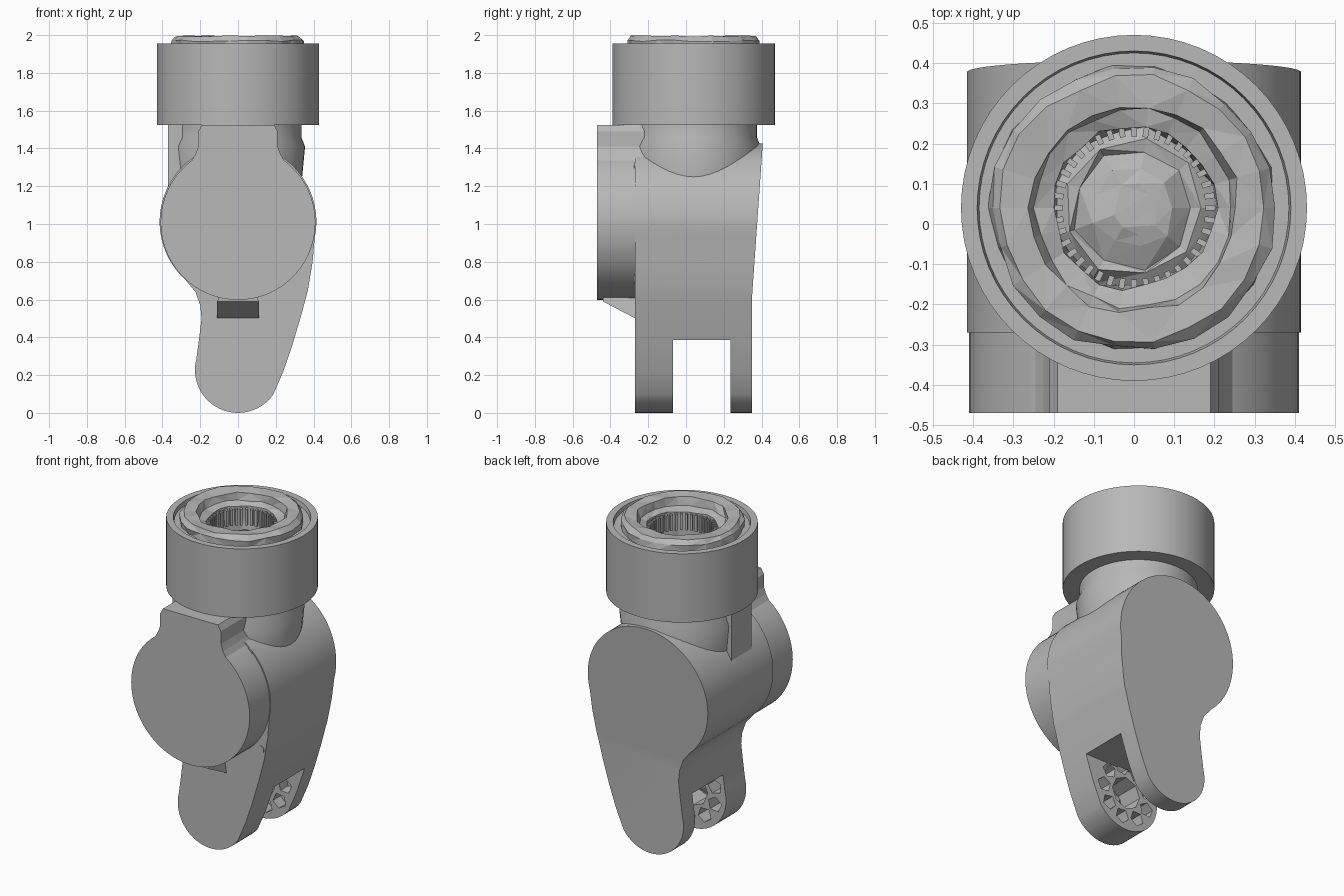
import bpy
import bmesh
import math
import random
from mathutils import Matrix, Vector

random.seed(4)
if "Cube" in bpy.data.objects:
    bpy.data.objects.remove(bpy.data.objects["Cube"])

grey = bpy.data.materials.new("plain grey")
grey.use_nodes = True
colour = (0.48, 0.48, 0.48, 1)
grey.diffuse_color = colour
grey.node_tree.nodes["Principled BSDF"].inputs["Base Color"].default_value = colour

AXIS_Y = 0.04          # centre line of the collar
HOLE_Z = 0.24          # centre of the fork holes


def finish(bm, name, smooth=True):
    bmesh.ops.recalc_face_normals(bm, faces=bm.faces)
    mesh = bpy.data.meshes.new(name)
    bm.to_mesh(mesh)
    bm.free()
    mesh.materials.append(grey)
    ob = bpy.data.objects.new(name, mesh)
    bpy.context.collection.objects.link(ob)
    if smooth:
        shade(ob)
    return ob


def shade(ob):
    bpy.ops.object.select_all(action="DESELECT")
    ob.select_set(True)
    bpy.context.view_layer.objects.active = ob
    bpy.ops.object.shade_smooth_by_angle(angle=math.radians(30))


def prism(name, outline, y0, y1, smooth=True, fold=None):
    """Extrude an x-z outline along y, with an optional crease at height fold."""
    bm = bmesh.new()
    face = bm.faces.new([bm.verts.new((x, y0, z)) for x, z in outline])
    new = bmesh.ops.extrude_face_region(bm, geom=[face])["geom"]
    verts = [v for v in new if isinstance(v, bmesh.types.BMVert)]
    bmesh.ops.translate(bm, verts=verts, vec=(0, y1 - y0, 0))
    if fold:
        bmesh.ops.bisect_plane(bm, geom=bm.verts[:] + bm.edges[:] + bm.faces[:],
                               plane_co=(0, 0, fold), plane_no=(0, 0, 1))
    return finish(bm, name, smooth)


def lathe(name, profile, sides, matrix, jitter=0, smooth=True, caps=True):
    """Spin an r-z profile, with caps on its two open ends if wanted."""
    bm = bmesh.new()
    rings = []
    for r, z in profile:
        ring = []
        for i in range(sides):
            a = math.tau * i / sides
            k = r + random.uniform(-jitter, jitter)
            h = z - random.uniform(0, jitter)
            ring.append(bm.verts.new(matrix @ Vector((k * math.cos(a), k * math.sin(a), h))))
        rings.append(ring)
    for low, high in zip(rings, rings[1:]):
        for i in range(sides):
            j = (i + 1) % sides
            bm.faces.new((low[i], low[j], high[j], high[i]))
    if caps:
        bm.faces.new(rings[0])
        bm.faces.new(rings[-1])
    if jitter:
        bmesh.ops.triangulate(bm, faces=bm.faces)
    return finish(bm, name, smooth)


def arc(cx, cz, r, start, end, n):
    angles = [math.radians(start + (end - start) * i / n) for i in range(n + 1)]
    return [(cx + r * math.cos(a), cz + r * math.sin(a)) for a in angles]


def cut(ob, cutter):
    cutter.hide_render = True
    mod = ob.modifiers.new("cut", "BOOLEAN")
    mod.operation = "DIFFERENCE"
    mod.solver = "EXACT"
    mod.object = cutter
    bpy.context.view_layer.objects.active = ob
    bpy.ops.object.modifier_apply(modifier=mod.name)
    bpy.data.objects.remove(cutter)


# Main body: round shoulder running down into a rounded fork, back leaning out
outline = arc(0, 1.012, 0.415, -12, 228, 48)
outline += [(-0.225, 0.64), (-0.2, 0.57), (-0.193, 0.5), (-0.205, 0.4)]
outline += arc(0, 0.228, 0.228, 165, 325, 24)
outline += [(0.24, 0.22), (0.285, 0.35), (0.33, 0.5), (0.37, 0.65), (0.395, 0.8)]
body = prism("body", outline, -0.27, 0.35, False, 0.62)
for v in body.data.vertices:
    if v.co.y > 0:
        v.co.y += max(0, v.co.z - 0.62) * 0.07

# Fork slot and the cell pockets on its inner faces
slot = [(-0.6, -0.1), (0.6, -0.1), (0.6, 0.385), (-0.6, 0.385)]
cut(body, prism("slot_cutter", slot, -0.07, 0.235, False))
for y0, y1 in ((-0.22, -0.05), (0.2, 0.32)):
    cut(body, prism("hub_cutter", arc(0, HOLE_Z, 0.1, 0, 315, 7), y0, y1, False))
    for i in range(9):
        a = math.tau * i / 9
        x, z = 0.16 * math.cos(a), HOLE_Z + 0.16 * math.sin(a)
        turn = random.uniform(0, 60)
        cell = arc(x, z, 0.047, turn, turn + 288, 4)
        cut(body, prism("cell_cutter", cell, y0 + 0.01, y1 - 0.01, False))
shade(body)

# Rough cores inside the fork holes
for name, y, turn in (("front_core", -0.22, -90), ("back_core", 0.32, 90)):
    m = Matrix.Translation((0, y, HOLE_Z)) @ Matrix.Rotation(math.radians(turn), 4, "X")
    lathe(name, [(0.09, 0), (0.07, 0.03), (0.035, 0.05)], 7, m, 0.012, False)

# Front drum
prism("front_drum", arc(0, 1.008, 0.41, 0, 354, 59), -0.47, -0.2)

# Lug on top of the drum, with flared feet
half = [(0.29, 1.26), (0.225, 1.37), (0.21, 1.41), (0.21, 1.49), (0.19, 1.525)]
prism("top_lug", half + [(-x, z) for x, z in reversed(half)], -0.47, -0.1, False)

# Sloped gusset below the drum
gusset = prism("drum_gusset", [(-0.11, 0.5), (0.11, 0.5), (0.08, 0.68), (-0.08, 0.68)],
               -0.44, -0.268, False)
for v in gusset.data.vertices:
    if v.co.y < -0.4 and v.co.z < 0.6:
        v.co.z = 0.59

# Neck, side key and collar
centre = Matrix.Translation((0, AXIS_Y, 0))
lathe("neck", [(0.335, 1.2), (0.355, 1.41), (0.335, 1.46), (0.335, 1.54)], 48, centre)
prism("side_key", [(-0.37, 1.2), (-0.2, 1.2), (-0.2, 1.54), (-0.37, 1.54)],
      -0.12, 0.08, False)
lathe("collar", [(0.43, 1.525), (0.43, 1.955), (0.39, 1.955), (0.385, 1.93),
                 (0.335, 1.93), (0.335, 1.75)], 64, centre)

# Chipped bearing ring standing in the collar, stepping down to an open socket
lathe("bearing_ring", [(0.355, 1.92), (0.352, 1.975), (0.33, 2.0), (0.26, 1.995),
                       (0.245, 1.95), (0.2, 1.935), (0.195, 1.74)],
      22, centre, 0.01, False, False)

# Stepped floor of the socket
lathe("socket_floor", [(0.22, 1.76), (0.17, 1.8), (0.15, 1.79), (0.1, 1.82),
                       (0.06, 1.83)], 9, centre, 0.01, False)

# Teeth around the socket wall
bm = bmesh.new()
for i in range(40):
    m = centre @ Matrix.Rotation(math.tau * i / 40, 4, "Z") @ Matrix.Translation((0.19, 0, 1.87))
    bmesh.ops.create_cube(bm, size=1, matrix=m @ Matrix.Diagonal((0.025, 0.014, 0.1, 1)))
finish(bm, "socket_teeth", False)

# Small round studs, flush with the front of the shoulder
for name, x, z in (("upper_stud", 0.265, 1.3), ("lower_stud", 0.345, 0.71)):
    prism(name, arc(x, z, 0.026, 0, 330, 11), -0.275, -0.25)
